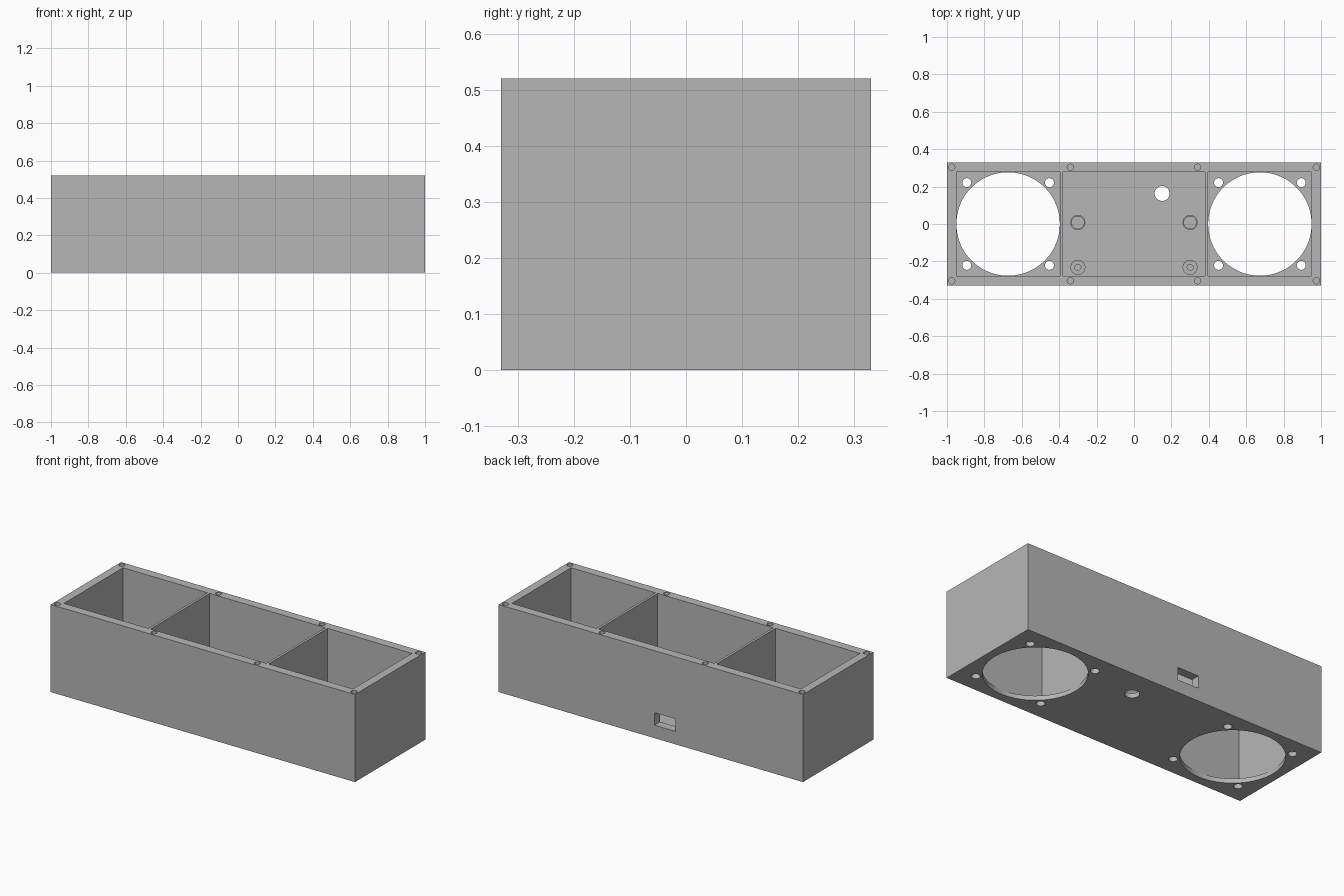
import bpy

if "Cube" in bpy.data.objects:
    bpy.data.objects.remove(bpy.data.objects["Cube"], do_unlink=True)

L, W, H = 2.0, 0.66, 0.52
FLOOR = 0.027
INNER_Y = 0.277          # half depth of the compartments
FAN_X, FAN_R = 0.673, 0.2765

grey = bpy.data.materials.new("plain grey")
grey.use_nodes = True
colour = (0.47, 0.47, 0.47, 1)
grey.diffuse_color = colour
grey.node_tree.nodes["Principled BSDF"].inputs["Base Color"].default_value = colour


def box(name, x0, x1, y0, y1, z0, z1):
    bpy.ops.mesh.primitive_cube_add(
        size=1, location=((x0 + x1) / 2, (y0 + y1) / 2, (z0 + z1) / 2))
    ob = bpy.context.object
    ob.name = name
    ob.scale = (x1 - x0, y1 - y0, z1 - z0)
    bpy.ops.object.transform_apply(location=True, rotation=False, scale=True)
    ob.data.materials.append(grey)
    return ob


def rod(name, x, y, r, z0, z1, sides=32):
    bpy.ops.mesh.primitive_cylinder_add(
        vertices=sides, radius=r, depth=z1 - z0, location=(x, y, (z0 + z1) / 2))
    ob = bpy.context.object
    ob.name = name
    bpy.ops.object.transform_apply(location=True, rotation=False, scale=True)
    ob.data.materials.append(grey)
    return ob


def cut(target, cutter):
    mod = target.modifiers.new("cut", "BOOLEAN")
    mod.operation = "DIFFERENCE"
    mod.solver = "EXACT"
    mod.object = cutter
    bpy.context.view_layer.objects.active = target
    bpy.ops.object.modifier_apply(modifier=mod.name)
    bpy.data.objects.remove(cutter, do_unlink=True)


def smooth(ob):
    bpy.ops.object.select_all(action="DESELECT")
    ob.select_set(True)
    bpy.context.view_layer.objects.active = ob
    bpy.ops.object.shade_smooth_by_angle()


# Open case with three compartments
case = box("case", -L / 2, L / 2, -W / 2, W / 2, 0, H)
for x0, x1 in ((-0.95, -0.395), (-0.38, 0.38), (0.395, 0.95)):
    cut(case, box("pocket", x0, x1, -INNER_Y, INNER_Y, FLOOR, H + 0.1))

# Round openings and their corner screw holes in the floor
for side in (-1, 1):
    cut(case, rod("opening", side * FAN_X, 0, FAN_R, -0.1, 0.1, 96))
    for dx in (-0.221, 0.221):
        for y in (-0.221, 0.221):
            cut(case, rod("screw", side * FAN_X + dx, y, 0.024, -0.1, 0.1))

# Cable hole in the floor and slot in the back wall
cut(case, rod("cable", 0.15, 0.163, 0.04, -0.1, 0.1))
cut(case, box("slot", -0.162, -0.023, 0.25, 0.4, 0.077, 0.151))

# Blind lid screw holes in the rim
for x in (-0.975, -0.34, 0.34, 0.975):
    for y in (-0.303, 0.303):
        cut(case, rod("lid_screw", x, y, 0.017, H - 0.1, H + 0.1, 24))
smooth(case)

# Board standoffs in the middle compartment
for side, label in ((-1, "right"), (1, "left")):
    for y, hole, row in ((0.008, 0.033, "rear"), (-0.232, 0.016, "front")):
        post = rod(f"{row}_{label}_standoff", side * 0.3, y, 0.04, FLOOR - 0.005, 0.075)
        cut(post, rod("bore", side * 0.3, y, hole, FLOOR, 0.2))
        smooth(post)
